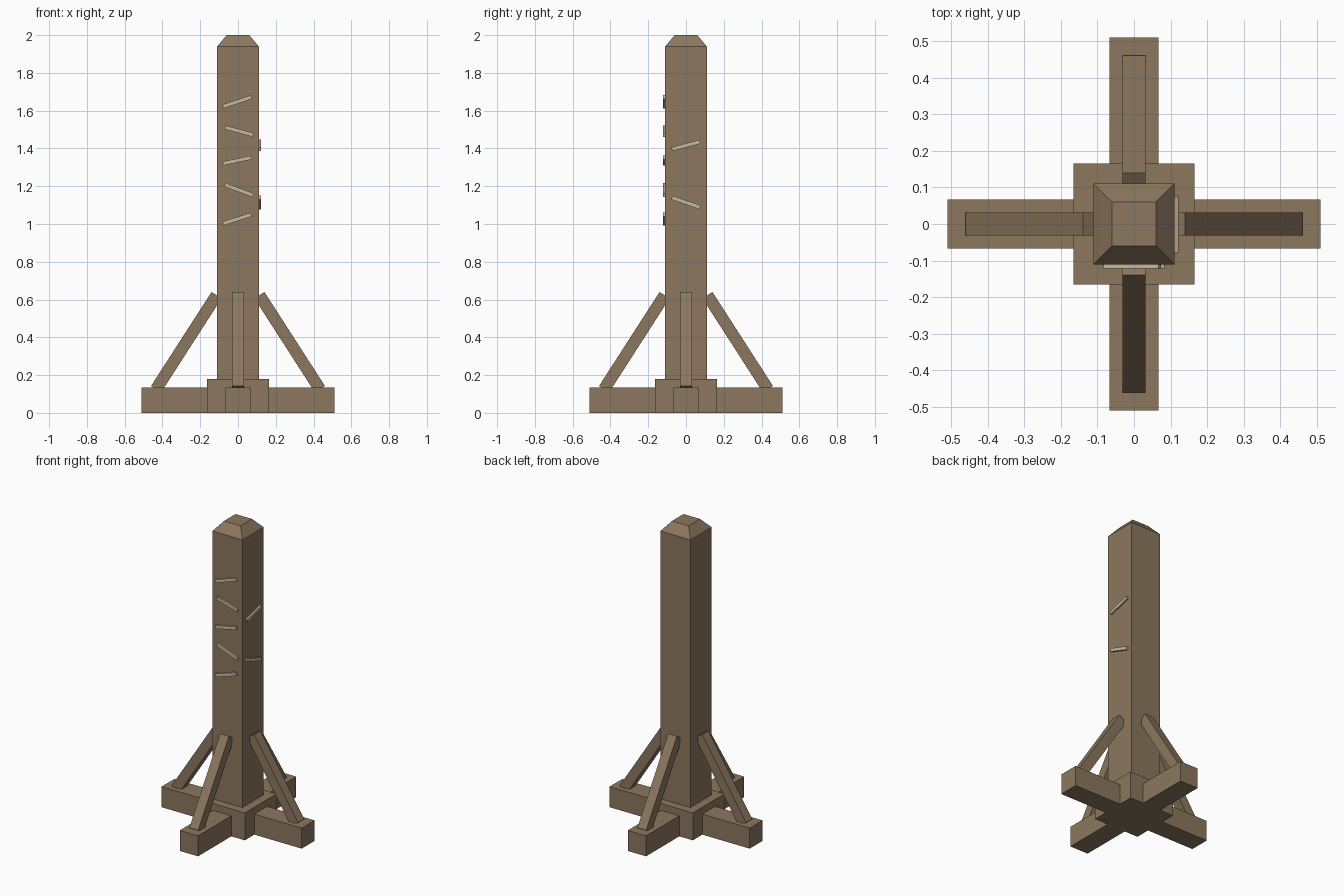
import bpy, bmesh, math
from mathutils import Matrix, Vector

cube = bpy.data.objects.get("Cube")
if cube:
    bpy.data.objects.remove(cube, do_unlink=True)


def material(name, color):
    mat = bpy.data.materials.new(name)
    mat.use_nodes = True
    mat.diffuse_color = (*color, 1)
    mat.node_tree.nodes["Principled BSDF"].inputs["Base Color"].default_value = (*color, 1)
    return mat


wood = material("brown wood", (0.26, 0.185, 0.112))
pale = material("pale cut wood", (0.58, 0.48, 0.335))


def finish(name, bm, mat):
    bmesh.ops.recalc_face_normals(bm, faces=bm.faces)
    mesh = bpy.data.meshes.new(name)
    bm.to_mesh(mesh)
    bm.free()
    mesh.materials.append(mat)
    obj = bpy.data.objects.new(name, mesh)
    bpy.context.collection.objects.link(obj)
    return obj


def box(name, size, matrix, mat):
    bm = bmesh.new()
    bmesh.ops.create_cube(bm, size=1, matrix=matrix @ Matrix.Diagonal((*size, 1)))
    return finish(name, bm, mat)


# Crossed feet and the raised hub
FOOT = 0.135
box("foot_beam_x", (1.02, 0.133, FOOT), Matrix.Translation((0, 0, FOOT / 2)), wood)
box("foot_beam_y", (0.133, 1.02, FOOT), Matrix.Translation((0, 0, FOOT / 2)), wood)
box("base_hub", (0.33, 0.33, 0.18), Matrix.Translation((0, 0, 0.09)), wood)

# Square post with a bevelled top
bm = bmesh.new()
rings = []
for half, z in ((0.11, 0.1), (0.11, 1.94), (0.06, 2.0)):
    rings.append([bm.verts.new((sx * half, sy * half, z))
                  for sx, sy in ((-1, -1), (1, -1), (1, 1), (-1, 1))])
for low, high in zip(rings, rings[1:]):
    for i in range(4):
        j = (i + 1) % 4
        bm.faces.new((low[i], low[j], high[j], high[i]))
bm.faces.new(rings[0])
bm.faces.new(rings[-1])
finish("post", bm, wood)

# Four diagonal braces, square-ended, sunk into the beams and post
outer_low, outer_high = Vector((0.46, 0, 0.143)), Vector((0.14, 0, 0.64))
along = (outer_high - outer_low).normalized()
inward = Vector((-along.z, 0, along.x))
thick = 0.063
centre = (outer_low + outer_high) / 2 + inward * thick / 2
frame = Matrix((along, Vector((0, 1, 0)), inward)).transposed().to_4x4()
for i, side in enumerate(("left", "back", "right", "front")):
    turn = Matrix.Rotation(i * math.pi / 2, 4, "Z")
    box(side + "_brace", ((outer_high - outer_low).length, 0.064, thick),
        turn @ Matrix.Translation(centre) @ frame, wood)


# Slanted cut marks, each given by its end points across the face
def mark(name, a, b, turn):
    (u0, z0), (u1, z1) = a, b
    place = Matrix.Translation(((u0 + u1) / 2, -0.11, (z0 + z1) / 2))
    tilt = Matrix.Rotation(-math.atan2(z1 - z0, u1 - u0), 4, "Y")
    box(name, (math.hypot(u1 - u0, z1 - z0), 0.022, 0.021),
        Matrix.Rotation(turn, 4, "Z") @ place @ tilt, pale)


front = [((-0.08, 1.622), (0.07, 1.672)), ((-0.07, 1.512), (0.08, 1.472)),
         ((-0.08, 1.32), (0.07, 1.352)), ((-0.07, 1.208), (0.08, 1.152)),
         ((-0.08, 1.002), (0.07, 1.05))]
left = [((-0.075, 1.396), (0.075, 1.436)), ((-0.075, 1.14), (0.075, 1.088))]
for i, ends in enumerate(front):
    mark(f"front_mark_{i + 1}", *ends, 0)
for i, ends in enumerate(left):
    mark(f"left_mark_{i + 1}", *ends, math.pi / 2)
